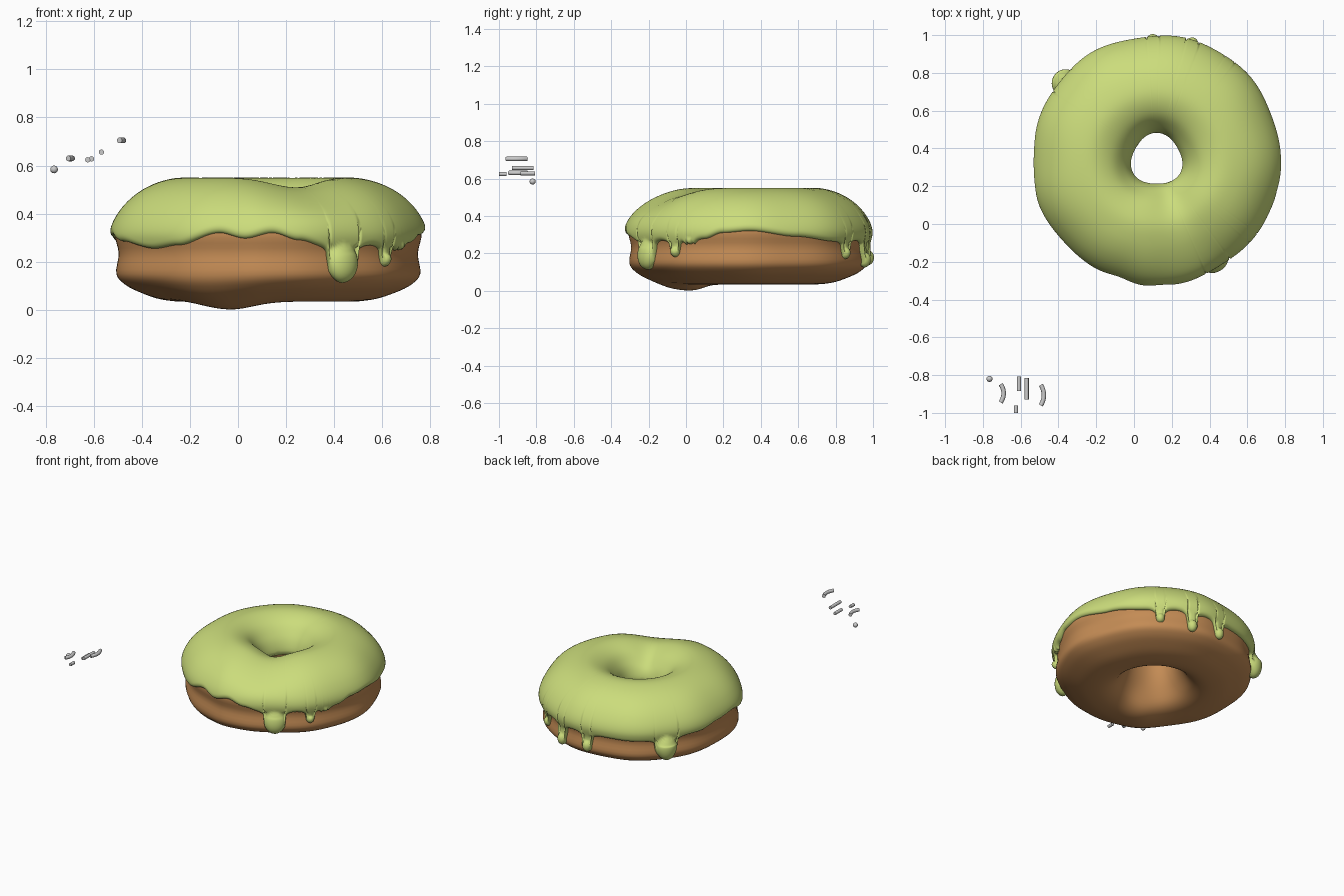
import bpy, bmesh, math
from mathutils import Vector

if "Cube" in bpy.data.objects:
    bpy.data.objects.remove(bpy.data.objects["Cube"])

CX, CY = 0.12, 0.34


def material(name, color):
    m = bpy.data.materials.new(name)
    m.diffuse_color = (*color, 1)
    m.use_nodes = True
    m.node_tree.nodes["Principled BSDF"].inputs["Base Color"].default_value = m.diffuse_color
    return m


def add_object(name, verts, faces, mat, angle=180):
    me = bpy.data.meshes.new(name)
    me.from_pydata(verts, [], faces)
    me.materials.append(mat)
    me.shade_smooth()
    if angle < 180:
        me.set_sharp_from_angle(angle=math.radians(angle))
    ob = bpy.data.objects.new(name, me)
    bpy.context.collection.objects.link(ob)
    return ob


def smooth(a, b, x):
    t = min(1, max(0, (x - a) / (b - a)))
    return t * t * (3 - 2 * t)


def delta(a, b):
    return (a - b + 180) % 360 - 180


def warp(deg, r, z):
    """Place a ring point and add the hand-shaped lumps."""
    a = math.radians(deg)
    inner = 1 - smooth(0.14, 0.32, r)
    outer = smooth(0.35, 0.62, r)
    r += inner * 0.008 * math.sin(-3 * a)
    r += outer * (0.004 * math.cos(5 * a + 1) + 0.004 * math.cos(9 * a))
    r += outer * 0.012 * math.exp(-(delta(deg, 264) / 9) ** 2)
    z -= 0.04 * math.exp(-(delta(deg, 290) / 24) ** 2) * smooth(0.34, 0.53, z)
    z -= 0.033 * math.exp(-(delta(deg, 245) / 22) ** 2) * (1 - smooth(0.03, 0.2, z))
    return (CX + r * math.cos(a), CY + r * math.sin(a), z)


def spline(pts, steps):
    """Closed Catmull-Rom curve through the profile points."""
    out, n = [], len(pts)
    for i in range(n):
        p0, p1, p2, p3 = (Vector(pts[(i + k) % n]) for k in (-1, 0, 1, 2))
        for s in range(steps):
            t = s / steps
            out.append(0.5 * (2 * p1 + (p2 - p0) * t + (2 * p0 - 5 * p1 + 4 * p2 - p3) * t * t
                              + (3 * p1 - p0 - 3 * p2 + p3) * t ** 3))
    return out


def grid_faces(nu, nv, closed):
    return [(i * nv + j, i * nv + (j + 1) % nv,
             (i + 1) % nu * nv + (j + 1) % nv, (i + 1) % nu * nv + j)
            for i in range(nu) for j in range(nv if closed else nv - 1)]


green = material("lime_icing", (0.60, 0.72, 0.20))
brown = material("baked_dough", (0.55, 0.26, 0.09))
grey = material("plain_grey", (0.60, 0.60, 0.60))

# Dough cross-section (radius, height): hole wall, over the top, down the outside
profile = [(0.155, 0.31), (0.162, 0.37), (0.19, 0.43), (0.25, 0.495), (0.34, 0.527),
           (0.44, 0.512), (0.53, 0.468), (0.60, 0.40), (0.637, 0.32), (0.622, 0.235),
           (0.632, 0.15), (0.595, 0.105), (0.53, 0.072), (0.44, 0.043), (0.33, 0.036),
           (0.25, 0.07), (0.195, 0.15), (0.165, 0.23)]
ring = spline(profile, 4)
N = 144
add_object("dough", [warp(i * 360 / N, *p) for i in range(N) for p in ring],
           grid_faces(N, len(ring), True), brown)

# Icing: lower edge height by angle, plus drips (angle, half width, bottom, bulge)
knots = [(0, .32), (23, .29), (45, .265), (64, .27), (83, .265), (105, .26), (122, .255),
         (160, .275), (175, .30), (191, .31), (203, .285), (222, .255), (235, .27),
         (252, .32), (262, .297), (272, .32), (282, .29), (291, .27), (309, .27),
         (325, .27), (338, .28), (347, .31), (360, .32)]
drips = [(300, .075, .12, .055), (321, .028, .18, .035), (330, .022, .25, .03),
         (54, .030, .17, .035), (73, .035, .13, .04), (92, .036, .14, .04),
         (140, .075, .13, .08)]


def base_edge(deg):
    for (a, za), (b, zb) in zip(knots, knots[1:]):
        if a <= deg <= b:
            return za + (zb - za) * smooth(a, b, deg)


def icing_edge(deg):
    z = low = base_edge(deg)
    for a, w, bottom, _ in drips:
        d = abs(math.radians(delta(deg, a))) * 0.645
        if d < w:
            low = min(low, bottom + w - math.sqrt(w * w - d * d))
        else:
            low = min(low, z - 0.03 * math.exp(-(d - w) / 0.02))
    return low


fine = spline(profile, 24)[:24 * 12]
lengths = [0.0]
for p, q in zip(fine, fine[1:]):
    lengths.append(lengths[-1] + (q - p).length)
normals = []
for k in range(len(fine)):
    t = (fine[min(k + 1, len(fine) - 1)] - fine[max(k - 1, 0)]).normalized()
    normals.append(Vector((-t.y, t.x)))


def sample(s):
    lo, hi = 0, len(fine) - 2
    while lo < hi:
        mid = (lo + hi + 1) // 2
        lo, hi = (mid, hi) if lengths[mid] <= s else (lo, mid - 1)
    f = (s - lengths[lo]) / (lengths[lo + 1] - lengths[lo])
    return fine[lo].lerp(fine[lo + 1], f), normals[lo].lerp(normals[lo + 1], f)


def edge_length(z):
    for k in range(24 * 6, len(fine) - 1):
        if fine[k + 1].y <= z:
            f = (fine[k].y - z) / (fine[k].y - fine[k + 1].y)
            return lengths[k] + max(0, f) * (lengths[k + 1] - lengths[k])
    return lengths[-1]


def rounded(d, w):
    return math.sqrt(max(0, 1 - (1 - min(1, d / w)) ** 2))


NU, NV = 480, 64
verts = []
for i in range(NU):
    deg = i * 360 / NU
    base = base_edge(deg)
    end = edge_length(icing_edge(deg))
    near = [(abs(math.radians(delta(deg, a))) * 0.645, w, b, h) for a, w, b, h in drips
            if abs(delta(deg, a)) < 12]
    for j in range(NV):
        s = end * (1 - (1 - j / (NV - 1)) ** 1.5)
        p, n = sample(s)
        off = 0.024 * rounded(s, 0.03) * rounded(end - s, 0.03) - 0.002
        if p.x > 0.5:
            for d, w, b, h in near:
                if d < w and p.y < base:
                    off = min(off, 0.026 * math.sqrt(1 - (d / w) ** 2) - 0.002)
                tall = w * 1.1
                q = 1 - (d / w) ** 2 - ((p.y - b - tall) / tall) ** 2
                if q > 0:
                    off = max(off, h * math.sqrt(q))
        verts.append(warp(deg, *(p + n * off)))
add_object("icing", verts, grid_faces(NU, NV, False), green)


# Loose sprinkles: rods along y, some bent sideways
def sprinkle_rod(name, x, z, y0, y1, bend=0.0, radius=0.012, sides=12, cuts=10):
    vs, fs = [], []
    for k in range(cuts + 1):
        t = k / cuts
        u = 2 * t - 1
        px = x + bend * (0.5 - u * u)
        slope = math.atan2(-4 * bend * u, y1 - y0)
        for m in range(sides):
            a = 2 * math.pi * m / sides
            c = radius * math.cos(a)
            vs.append((px + c * math.cos(slope), y0 + (y1 - y0) * t - c * math.sin(slope),
                       z + radius * math.sin(a)))
    for k in range(cuts):
        for m in range(sides):
            q = (m + 1) % sides
            fs.append((k * sides + m, (k + 1) * sides + m, (k + 1) * sides + q, k * sides + q))
    fs.append(tuple(range(sides)))
    fs.append(tuple(reversed(range(cuts * sides, (cuts + 1) * sides))))
    add_object(name, vs, fs, grey, 40)


sprinkle_rod("curved_sprinkle_left", -0.698, 0.63, -0.945, -0.848, 0.016)
sprinkle_rod("curved_sprinkle_right", -0.485, 0.705, -0.96, -0.852, 0.016)
sprinkle_rod("medium_sprinkle", -0.609, 0.628, -0.885, -0.808, radius=0.011)
sprinkle_rod("long_sprinkle", -0.568, 0.656, -0.93, -0.815, radius=0.011)
sprinkle_rod("short_sprinkle", -0.625, 0.624, -1.0, -0.96, radius=0.011)

# Round sprinkle
me = bpy.data.meshes.new("round_sprinkle")
bm = bmesh.new()
bmesh.ops.create_uvsphere(bm, u_segments=20, v_segments=12, radius=0.016)
bm.to_mesh(me)
bm.free()
me.shade_smooth()
me.materials.append(grey)
ball = bpy.data.objects.new("round_sprinkle", me)
ball.location = (-0.765, -0.82, 0.584)
bpy.context.collection.objects.link(ball)
